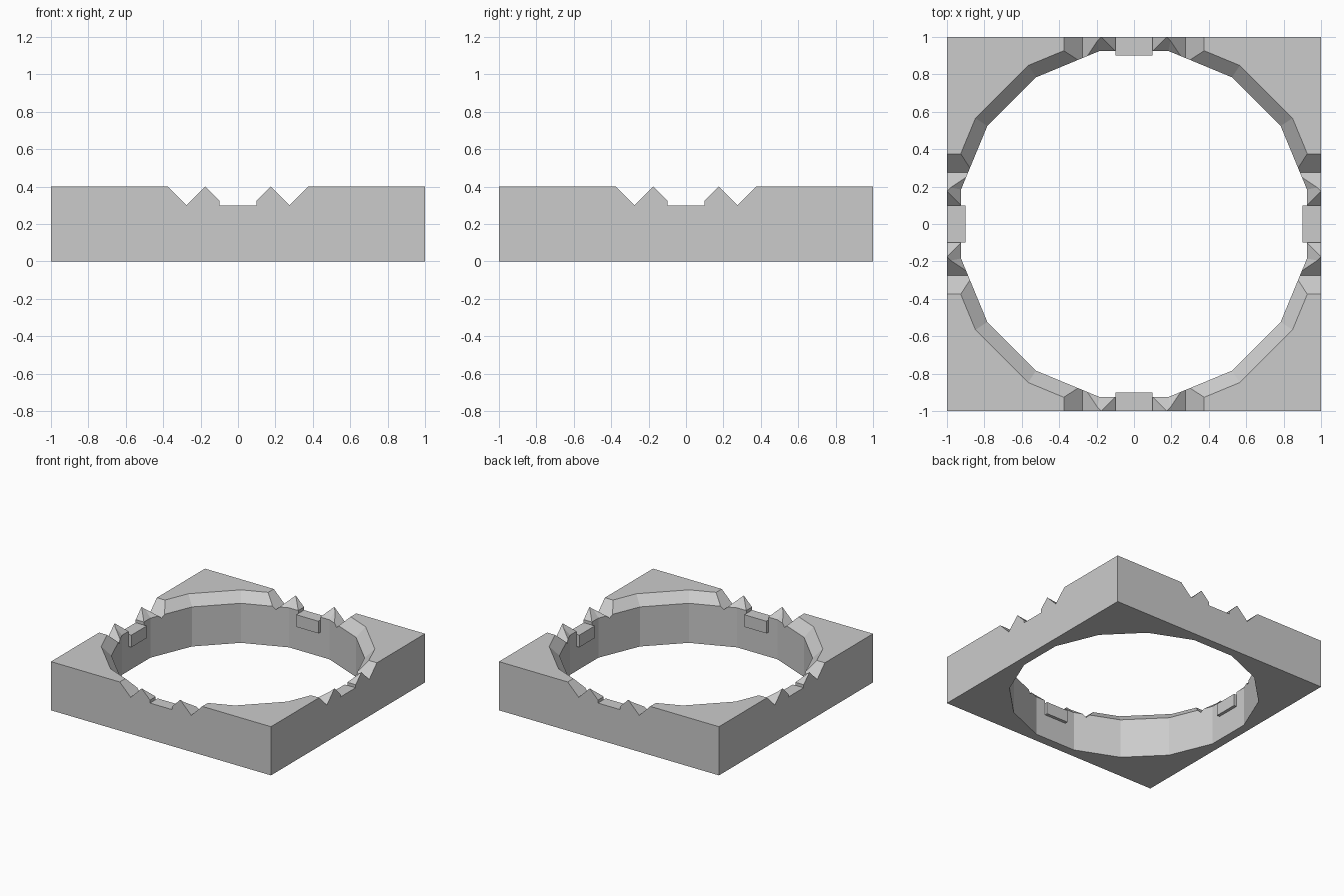
import bpy, bmesh, math
from mathutils import Matrix

if "Cube" in bpy.data.objects:
    bpy.data.objects.remove(bpy.data.objects["Cube"])

SIDES = 16
COS = math.cos(math.pi / SIDES)


def loft(name, rings):
    """Closed solid through equally sized rings of 3D points."""
    bm = bmesh.new()
    loops = [[bm.verts.new(p) for p in r] for r in rings]
    n = len(loops[0])
    for a, b in zip(loops, loops[1:]):
        for i in range(n):
            j = (i + 1) % n
            bm.faces.new((a[i], a[j], b[j], b[i]))
    bm.faces.new(loops[0][::-1])
    bm.faces.new(loops[-1])
    bmesh.ops.recalc_face_normals(bm, faces=bm.faces)
    me = bpy.data.meshes.new(name)
    bm.to_mesh(me)
    bm.free()
    ob = bpy.data.objects.new(name, me)
    bpy.context.collection.objects.link(ob)
    return ob


def box(name, x0, x1, y0, y1, z0, z1):
    base = [(x0, y0), (x1, y0), (x1, y1), (x0, y1)]
    return loft(name, [[(x, y, z) for x, y in base] for z in (z0, z1)])


def ring(apothem, z):
    r = apothem / COS
    return [(r * math.cos((i + 0.5) * math.tau / SIDES),
             r * math.sin((i + 0.5) * math.tau / SIDES), z) for i in range(SIDES)]


def combine(target, tool, operation):
    mod = target.modifiers.new(operation.lower(), 'BOOLEAN')
    mod.operation = operation
    mod.solver = 'EXACT'
    mod.object = tool
    bpy.context.view_layer.objects.active = target
    bpy.ops.object.modifier_apply(modifier=mod.name)
    bpy.data.objects.remove(tool, do_unlink=True)


# square block
frame = box("square_frame", -1, 1, -1, 1, 0, 0.4)

# sixteen-sided opening with a 45 degree chamfer at the top
opening = loft("opening_cutter", [ring(0.925, -0.1), ring(0.925, 0.325),
                                  ring(1.0245, 0.425)])
combine(frame, opening, 'DIFFERENCE')

# toothed notches across the middle of all four sides
half = [(0.1, 0.3), (0.1, 0.3249), (0.175, 0.3999), (0.275, 0.3), (0.475, 0.5)]
profile = half + [(-x, z) for x, z in reversed(half)]
for k in range(2):
    notch = loft("notch_cutter", [[(x, y, z) for x, z in profile] for y in (-1.2, 1.2)])
    notch.data.transform(Matrix.Rotation(k * math.pi / 2, 4, 'Z'))
    combine(frame, notch, 'DIFFERENCE')

# small tabs reaching into the opening
for k in range(4):
    tab = box("tab", -0.1, 0.1, 0.9, 0.96, 0.2, 0.3)
    tab.data.transform(Matrix.Rotation(k * math.pi / 2, 4, 'Z'))
    combine(frame, tab, 'UNION')
